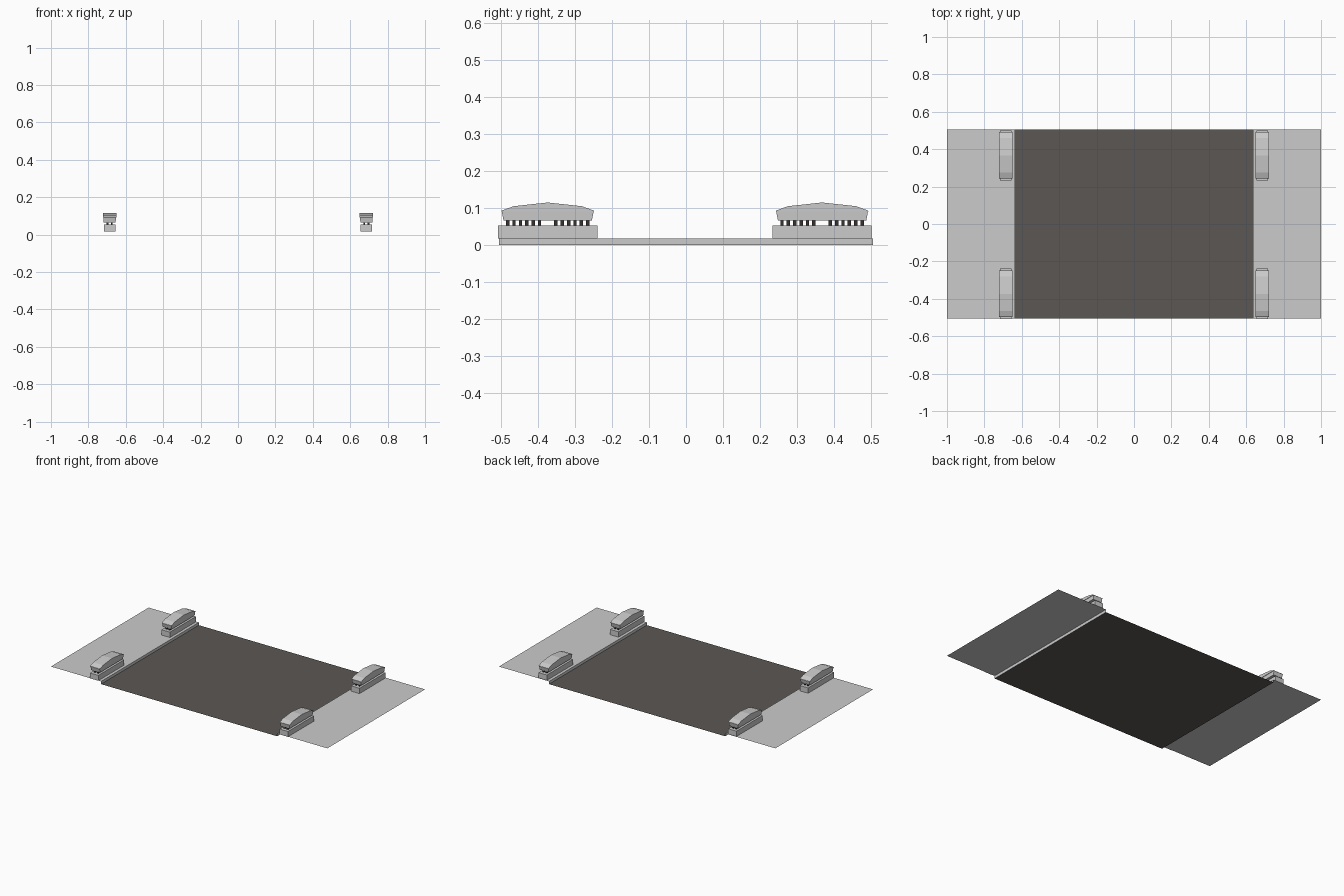
import bpy, bmesh

if "Cube" in bpy.data.objects:
    bpy.data.objects.remove(bpy.data.objects["Cube"])

CX, HALF_Y, KERB = 0.637, 0.505, 0.018


def material(name, color):
    m = bpy.data.materials.new(name)
    m.diffuse_color = (*color, 1)
    m.use_nodes = True
    m.node_tree.nodes["Principled BSDF"].inputs["Base Color"].default_value = m.diffuse_color
    return m


def finish(name, bm, mat=None):
    bmesh.ops.recalc_face_normals(bm, faces=bm.faces)
    me = bpy.data.meshes.new(name)
    bm.to_mesh(me)
    bm.free()
    ob = bpy.data.objects.new(name, me)
    bpy.context.collection.objects.link(ob)
    if mat:
        me.materials.append(mat)
    return ob


def sweep(bm, pts, axis, a, b, closed):
    """Extrude a 2D profile along x or y; closed profiles get end caps."""
    def ring(t):
        return [bm.verts.new((t, p, q) if axis == 'x' else (p, t, q)) for p, q in pts]
    r0, r1 = ring(a), ring(b)
    n = len(pts)
    for i in range(n if closed else n - 1):
        j = (i + 1) % n
        bm.faces.new((r0[i], r0[j], r1[j], r1[i]))
    if closed:
        bm.faces.new(r0)
        bm.faces.new(r1[::-1])


def box(bm, x0, x1, y0, y1, z0, z1):
    sweep(bm, [(y0, z0), (y1, z0), (y1, z1), (y0, z1)], 'x', x0, x1, True)


asphalt = material("asphalt", (0.105, 0.095, 0.09))
dark = material("dark_metal", (0.04, 0.03, 0.03))

# Road sheet
bm = bmesh.new()
sweep(bm, [(-CX, 0), (CX, 0)], 'y', -HALF_Y, HALF_Y, False)
finish("road", bm, asphalt)

# Pavement sheets with a kerb face dropping to the road
for side, s in (("left", -1), ("right", 1)):
    bm = bmesh.new()
    sweep(bm, [(s * CX, 0), (s * CX, KERB), (s, KERB)], 'y', -HALF_Y, HALF_Y, False)
    ob = finish(side + "_pavement", bm)
    for p in ob.data.polygons:
        if p.normal.z < -0.5:
            ob.data.flip_normals()
            break


def block(label, x, y):
    # Plinth
    bm = bmesh.new()
    box(bm, x - 0.03, x + 0.03, y - 0.134, y + 0.134, KERB, 0.053)
    finish(label + "_plinth", bm)
    # Two rows of small posts in two groups
    bm = bmesh.new()
    for g in (-0.065, 0.065):
        for i in range(6):
            py = y + g + (i - 2.5) * 0.0172
            for px in (x - 0.011, x + 0.011):
                box(bm, px - 0.005, px + 0.005, py - 0.0045, py + 0.0045, 0.053, 0.066)
    finish(label + "_posts", bm, dark)
    # Lower cap, flaring slightly upwards
    bm = bmesh.new()
    box(bm, x - 0.032, x + 0.032, y - 0.119, y + 0.119, 0.066, 0.093)
    for v in bm.verts:
        if v.co.z > 0.09:
            v.co.y = y + (v.co.y - y) * 1.045
            v.co.x = x + (v.co.x - x) * 1.03
    finish(label + "_cap_body", bm)
    # Arched top
    bm = bmesh.new()
    arch = [(-0.125, 0.091), (0.125, 0.091), (0.122, 0.094), (0.092, 0.105),
            (0.0, 0.115), (-0.092, 0.105), (-0.122, 0.094)]
    sweep(bm, [(y + p, z) for p, z in arch], 'x', x - 0.036, x + 0.036, True)
    finish(label + "_cap_arch", bm)


for side, x in (("left", -0.686), ("right", 0.686)):
    for end, y in (("front", -0.373), ("back", 0.367)):
        block(f"{side}_{end}", x, y)
